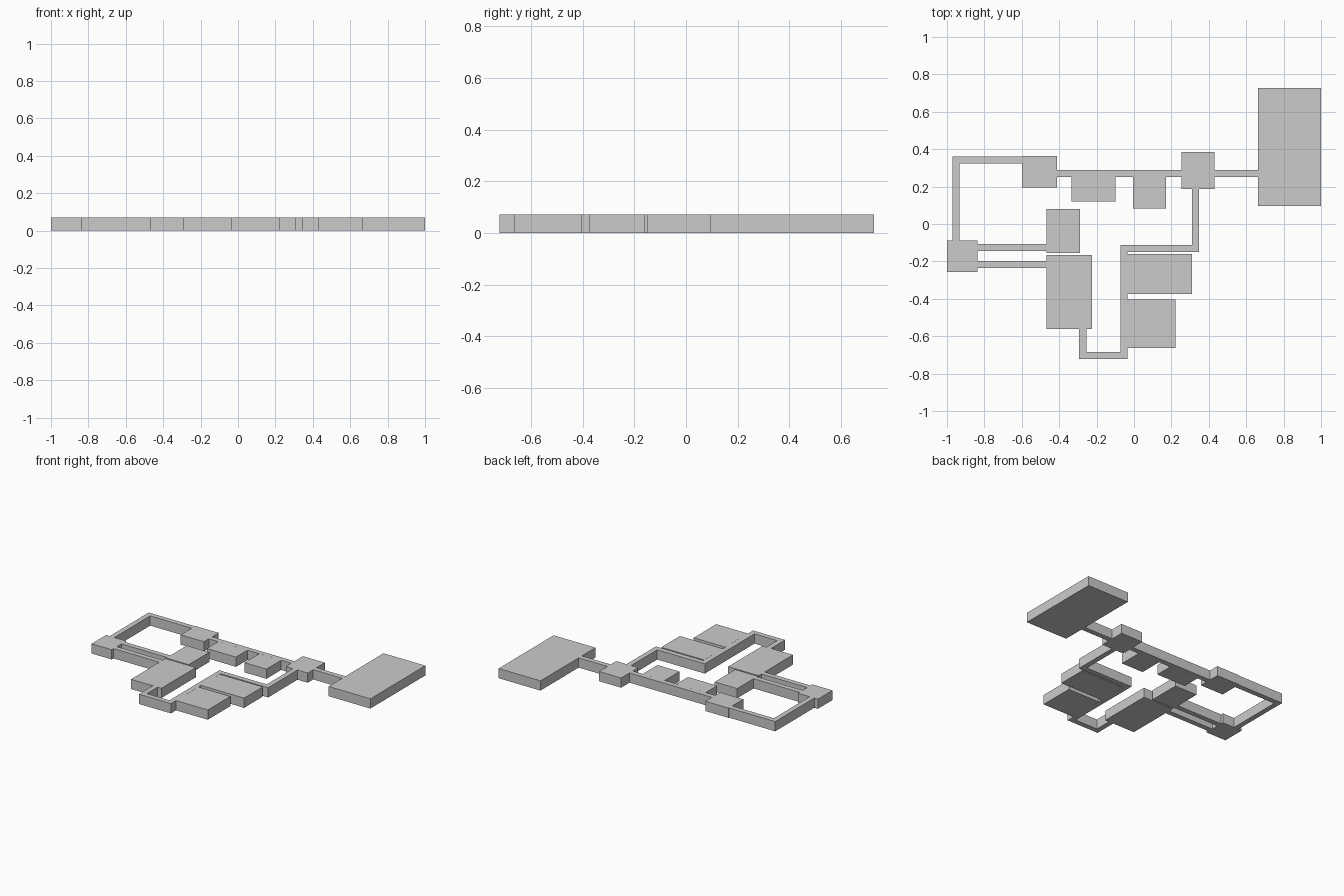
import bpy, bmesh
from mathutils import Vector

if "Cube" in bpy.data.objects:
    bpy.data.objects.remove(bpy.data.objects["Cube"])

H = 0.071       # storey height
W = 0.0375      # corridor width


def slab(name, outline):
    """Extrude a flat outline from the ground to the storey height."""
    mesh = bpy.data.meshes.new(name)
    bm = bmesh.new()
    face = bm.faces.new([bm.verts.new((x, y, 0)) for x, y in outline])
    ext = bmesh.ops.extrude_face_region(bm, geom=[face])
    top = [v for v in ext["geom"] if isinstance(v, bmesh.types.BMVert)]
    bmesh.ops.translate(bm, vec=(0, 0, H), verts=top)
    bmesh.ops.recalc_face_normals(bm, faces=bm.faces)
    bm.to_mesh(mesh)
    bm.free()
    obj = bpy.data.objects.new(name, mesh)
    bpy.context.collection.objects.link(obj)
    return obj


def room(name, x0, x1, y0, y1):
    return slab(name, [(x0, y0), (x1, y0), (x1, y1), (x0, y1)])


def corridor(name, path):
    """Constant-width passage along a right-angled centre line, mitred at bends."""
    pts = [Vector(p) for p in path]
    normals = [Vector((-(b - a).y, (b - a).x)).normalized()
               for a, b in zip(pts, pts[1:])]
    left, right = [], []
    for i, p in enumerate(pts):
        prev, nxt = normals[max(i - 1, 0)], normals[min(i, len(normals) - 1)]
        off = prev if prev.dot(nxt) > 0.9 else prev + nxt
        left.append(p + off * W / 2)
        right.append(p - off * W / 2)
    return slab(name, left + right[::-1])


# Rooms
room("great_hall", 0.663, 1.0, 0.095, 0.727)
room("east_junction", 0.253, 0.430, 0.188, 0.385)
room("north_room_east", -0.005, 0.172, 0.082, 0.251)
room("north_room_west", -0.335, -0.100, 0.120, 0.251)
room("northwest_junction", -0.598, -0.411, 0.195, 0.364)
room("west_junction", -1.0, -0.838, -0.256, -0.089)
room("inner_room_small", -0.469, -0.288, -0.155, 0.081)
room("inner_room_large", -0.469, -0.224, -0.561, -0.165)
room("south_room_upper", -0.035, 0.311, -0.374, -0.160)
room("south_room_lower", -0.035, 0.221, -0.663, -0.404)

# Corridors
corridor("hall_corridor", [(0.430, 0.270), (0.663, 0.270)])
corridor("north_corridor", [(-0.411, 0.270), (0.253, 0.270)])
corridor("northwest_corridor",
         [(-0.598, 0.341), (-0.952, 0.341), (-0.952, -0.089)])
corridor("west_corridor_upper", [(-0.838, -0.126), (-0.469, -0.126)])
corridor("west_corridor_lower", [(-0.838, -0.216), (-0.469, -0.216)])
corridor("south_corridor",
         [(-0.274, -0.561), (-0.274, -0.703), (-0.054, -0.703),
          (-0.054, -0.131), (0.329, -0.131), (0.329, 0.188)])
